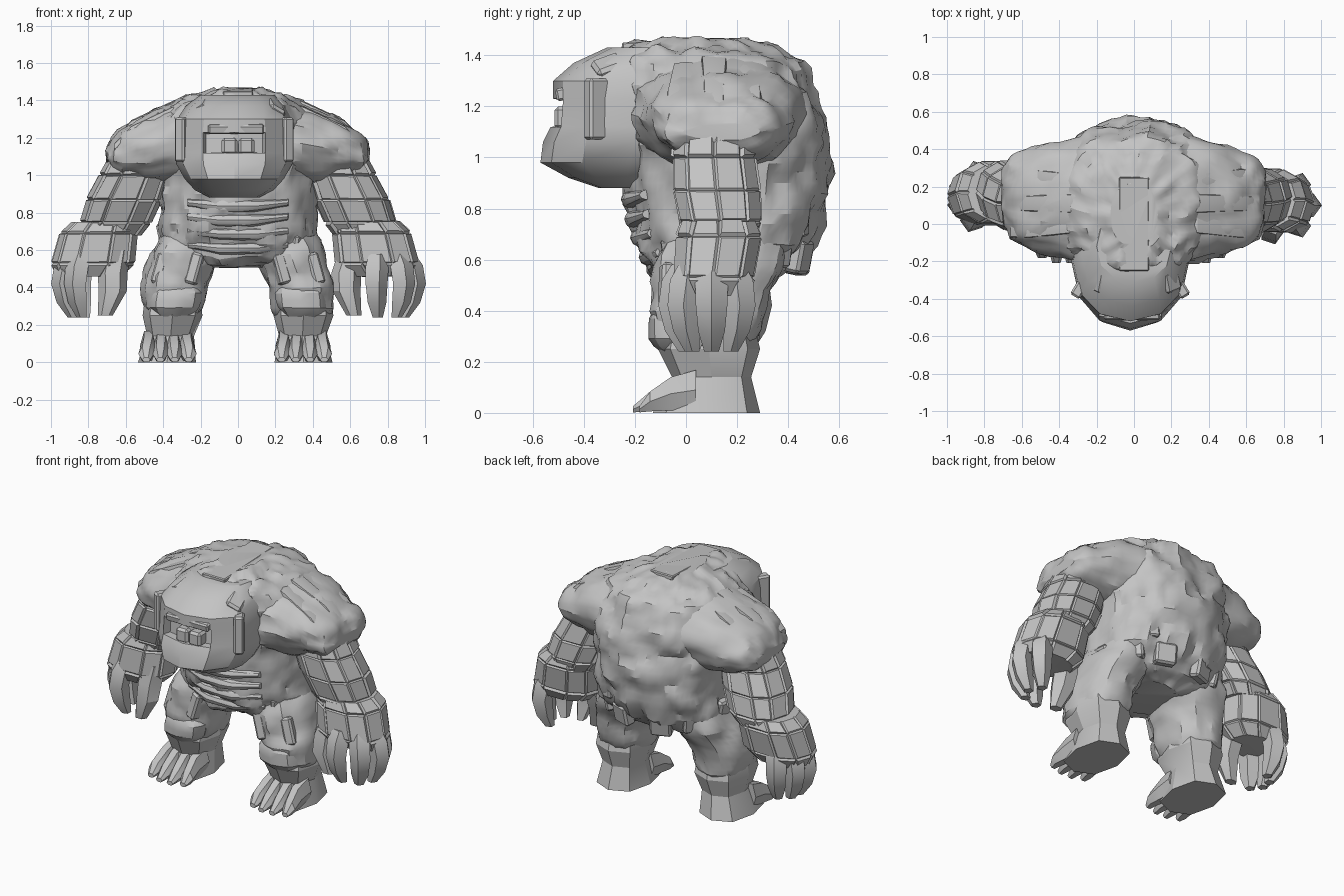
import bpy, bmesh, math, random
from mathutils import Vector, noise

random.seed(4)
if "Cube" in bpy.data.objects:
    bpy.data.objects.remove(bpy.data.objects["Cube"])

stone = bpy.data.materials.new("grey_stone")
stone.use_nodes = True
GREY = (0.55, 0.55, 0.55, 1)
stone.diffuse_color = GREY
stone.node_tree.nodes["Principled BSDF"].inputs["Base Color"].default_value = GREY
parts = []


def finish(name, bm):
    bmesh.ops.recalc_face_normals(bm, faces=bm.faces)
    mesh = bpy.data.meshes.new(name)
    bm.to_mesh(mesh)
    bm.free()
    mesh.materials.append(stone)
    obj = bpy.data.objects.new(name, mesh)
    bpy.context.collection.objects.link(obj)
    parts.append(obj)
    return obj


def place(axis, t, a, b):
    return {"x": (t, a, b), "y": (a, t, b), "z": (a, b, t)}[axis]


def roughen(bm, cuts, lump):
    """Subdivide, then push the surface in and out into rocky lumps."""
    bmesh.ops.subdivide_edges(bm, edges=bm.edges, cuts=cuts, use_grid_fill=True)
    bmesh.ops.smooth_vert(bm, verts=bm.verts, factor=0.5,
                          use_axis_x=True, use_axis_y=True, use_axis_z=True)
    bm.normal_update()
    moves = []
    for v in bm.verts:
        p = v.co * 7
        moves.append(v.normal * lump * (noise.noise(p) + 0.6 * noise.noise(p * 2.3)))
    for v, move in zip(bm.verts, moves):
        v.co += move


def loft(name, rings, n=6, axis="z", power=2, side=1, slab=0, lump=0,
         cuts=1, recess=None):
    """Skin rings (position, centre a, centre b, radius a, radius b)."""
    bm = bmesh.new()
    loops = []
    for t, ca, cb, ra, rb in rings:
        loop = []
        for i in range(n):
            ang = math.tau * i / n
            c, s = math.cos(ang), math.sin(ang)
            a = ca + ra * math.copysign(abs(c) ** (2 / power), c)
            b = cb + rb * math.copysign(abs(s) ** (2 / power), s)
            p = Vector(place(axis, t, a, b))
            p.x *= side
            loop.append(bm.verts.new(p))
        loops.append(loop)
    walls = []
    for low, high in zip(loops, loops[1:]):
        for i in range(n):
            j = (i + 1) % n
            walls.append(bm.faces.new((low[i], low[j], high[j], high[i])))
    for cap in (loops[0], loops[-1]):
        bm.faces.new(cap)
    bmesh.ops.recalc_face_normals(bm, faces=bm.faces)
    if slab:
        for wall in walls:
            bmesh.ops.inset_individual(bm, faces=[wall], thickness=0.01,
                                       depth=slab * random.uniform(0.5, 1.3))
    if lump:
        roughen(bm, cuts, lump)
    if recess:
        picked = [f for f in bm.faces if recess(f.calc_center_median())]
        bmesh.ops.inset_region(bm, faces=picked, thickness=0.006, depth=-0.05)
    return finish(name, bm)


def block(name, loc, size, rot=(0, 0, 0)):
    bm = bmesh.new()
    bmesh.ops.create_cube(bm, size=1)
    bmesh.ops.scale(bm, vec=size, verts=bm.verts)
    bmesh.ops.bevel(bm, geom=bm.edges, offset=min(size) * 0.18, segments=1,
                    affect="EDGES")
    obj = finish(name, bm)
    obj.location = loc
    obj.rotation_euler = rot


# Hunched torso with a lumpy back
loft("torso", [
    (0.51, 0, 0.12, 0.16, 0.18), (0.56, 0, 0.13, 0.37, 0.28),
    (0.66, 0, 0.15, 0.42, 0.35), (0.82, 0, 0.16, 0.41, 0.39),
    (0.98, 0, 0.17, 0.42, 0.40), (1.12, 0, 0.16, 0.46, 0.385),
    (1.25, 0, 0.13, 0.45, 0.38), (1.37, 0, 0.10, 0.37, 0.36),
    (1.43, 0, 0.06, 0.26, 0.30), (1.46, 0, 0.05, 0.12, 0.16)],
    n=20, power=2.4, lump=0.035, cuts=3)

# Belly folds
for i, front in enumerate((-0.15, -0.18, -0.2, -0.21)):
    z = 0.61 + 0.075 * i
    loft("belly_fold", [
        (-0.28, front + 0.06, z + 0.02, 0.03, 0.02), (-0.1, front, z, 0.04, 0.036),
        (0.1, front, z, 0.04, 0.036), (0.28, front + 0.06, z + 0.02, 0.03, 0.02)],
        n=8, axis="x", lump=0.008, cuts=2)

# Faceted head, with a recessed eye slot in its front
loft("head", [
    (0.88, -0.02, -0.24, 0.13, 0.10), (0.92, -0.02, -0.23, 0.21, 0.23),
    (0.98, -0.02, -0.22, 0.265, 0.35), (1.06, -0.02, -0.20, 0.31, 0.36),
    (1.12, -0.02, -0.20, 0.315, 0.33), (1.23, -0.02, -0.20, 0.315, 0.32),
    (1.30, -0.02, -0.20, 0.305, 0.32), (1.37, -0.01, -0.16, 0.27, 0.28),
    (1.43, 0, -0.12, 0.2, 0.19)],
    n=12, power=2.2,
    recess=lambda c: c.y < -0.4 and abs(c.x) < 0.15 and 1.12 < c.z < 1.23)
for x in (-0.045, 0.045):
    block("nose_block", (x, -0.475, 1.155), (0.085, 0.08, 0.09))
block("brow_ridge", (-0.01, -0.475, 1.25), (0.3, 0.07, 0.05), (0.2, 0, 0))
for side in (-1, 1):
    block("cheek_slab", (side * 0.255 - 0.02, -0.32, 1.19), (0.06, 0.16, 0.24),
          (0, 0, side * 0.55))
    block("temple_block", (side * 0.19, -0.3, 1.345), (0.1, 0.12, 0.08),
          (0.4, side * 0.5, side * 0.4))
block("crown_plate", (0, 0, 1.445), (0.16, 0.5, 0.03), (0.04, 0, 0))

# Stone slabs round the hips and up the back
for deg in (-35, 5, 40, 70, 110, 140, 175, 215):
    ang = math.radians(deg)
    z = 0.63 + random.uniform(-0.03, 0.06)
    block("hip_slab", (0.39 * math.cos(ang), 0.15 + 0.31 * math.sin(ang), z),
          (0.07, 0.13, 0.13), (0, 0.2, ang))
for x, z in ((-0.2, 1.12), (0.16, 1.05), (-0.1, 0.85), (0.24, 0.8)):
    block("back_slab", (x, 0.53 - abs(x) * 0.35, z), (0.07, 0.05, 0.22),
          (0, 0.1, -x * 1.5))

for side in (-1, 1):
    right = side < 0
    word = "right_" if right else "left_"
    back = 0.04 if right else 0        # this arm hangs further back
    inward = 0.03 if right else 0      # and its hand is narrower inside
    splay = 0.03 if right else 0       # and its foot stands wider

    # Sloping shoulder and its stone ribs
    loft(word + "shoulder", [
        (0.15, 0.13, 1.18, 0.36, 0.25), (0.34, 0.13, 1.17, 0.33, 0.22),
        (0.50, 0.13, 1.14, 0.285, 0.19), (0.62, 0.13, 1.12, 0.25, 0.135),
        (0.67, 0.13, 1.11, 0.22, 0.09), (0.705, 0.14, 1.10, 0.15, 0.03)],
        n=16, axis="x", power=2.1, side=side, lump=0.026, cuts=2)
    for y in (0, 0.11, 0.22):
        drop = abs(y - 0.11) * 0.25
        fan = (y - 0.11) * 0.3
        loft(word + "shoulder_rib", [
            (0.26, y, 1.36 - drop, 0.04, 0.03), (0.34, y, 1.36 - drop, 0.055, 0.042),
            (0.57, y + fan, 1.255 - drop, 0.045, 0.04),
            (0.66, y + fan, 1.17 - drop, 0.04, 0.03)],
            n=8, axis="x", power=4, side=side)

    # Arm of raised slabs, in upper arm and forearm
    loft(word + "upper_arm", [
        (1.09, 0.53, 0.11, 0.15, 0.15), (1.0, 0.555, 0.11, 0.175, 0.16),
        (0.87, 0.61, 0.12 + back / 2, 0.19, 0.17),
        (0.75, 0.655, 0.135 + back, 0.18, 0.16),
        (0.68, 0.68, 0.14 + back, 0.15, 0.13)],
        n=10, power=2.4, side=side, slab=0.014)
    loft(word + "forearm", [
        (0.75, 0.69 + inward, 0.13 + back, 0.16, 0.14),
        (0.69, 0.715 + inward, 0.13 + back, 0.2, 0.165),
        (0.53, 0.745 + inward, 0.11 + back, 0.215, 0.155),
        (0.46, 0.765 + inward, 0.11 + back, 0.16, 0.11)],
        n=10, power=2.4, side=side, slab=0.013)

    # Thick clawed fingers fanned round the hand, and a thumb inside
    fan = (-55, -15, 25, 65) if right else (-100, -48, 0, 48)
    for deg in fan:
        ang = math.radians(deg)
        c, s = math.cos(ang), math.sin(ang)
        claw = []
        for z, reach, r in ((0.58, 0.13, 0.05), (0.52, 0.155, 0.068),
                            (0.42, 0.175, 0.065), (0.32, 0.155, 0.055),
                            (0.24, 0.12, 0.03)):
            claw.append((z, 0.765 + reach * c, 0.1 + back + reach * 0.85 * s, r, r))
        loft(word + "finger", claw, n=5, side=side)
    thumb_x = 0.09 if right else 0
    loft(word + "thumb", [
        (0.6, 0.62 + inward, 0.09, 0.08, 0.08), (0.48, 0.58 + thumb_x, 0.07, 0.08, 0.08),
        (0.38, 0.58 + thumb_x, 0.04, 0.075, 0.07),
        (0.25, 0.62 + thumb_x, 0.03, 0.04, 0.03)], n=6, side=side)

    # Lumpy thigh over an angular shin that flares into the foot
    loft(word + "thigh", [
        (0.23, 0.345, 0.09, 0.13, 0.15), (0.29, 0.345, 0.085, 0.165, 0.2),
        (0.40, 0.34, 0.085, 0.175, 0.22), (0.48, 0.315, 0.10, 0.19, 0.23),
        (0.58, 0.28, 0.13, 0.19, 0.26), (0.68, 0.25, 0.15, 0.17, 0.25)],
        n=12, power=2.4, side=side, lump=0.022, cuts=2)
    loft(word + "shin", [
        (0, 0.35 + splay, 0.08, 0.155, 0.21), (0.14, 0.345 + splay / 2, 0.1, 0.125, 0.155),
        (0.25, 0.35, 0.09, 0.16, 0.2), (0.33, 0.35, 0.09, 0.15, 0.18)],
        n=8, power=2.5, side=side)
    loft(word + "knee_boulder", [
        (0.24, 0.34, -0.03, 0.09, 0.07), (0.29, 0.34, -0.05, 0.14, 0.1),
        (0.37, 0.33, -0.05, 0.14, 0.1), (0.43, 0.32, -0.03, 0.1, 0.07)],
        n=8, power=2.6, side=side, lump=0.012)
    for x in (0.23, 0.32, 0.41):
        block(word + "thigh_slab", (side * x, -0.09 + (x - 0.23) * 0.15, 0.5),
              (0.065, 0.08, 0.17), (-0.12, side * -0.25, side * 0.3))

    # Pointed toes
    for k in range(4):
        x = 0.245 + 0.068 * k + splay
        spread = (k - 1.5) * 0.008
        tip = -0.22 + abs(k - 1.5) * 0.025
        loft(word + "toe", [
            (0.04, x, 0.09, 0.045, 0.09), (-0.06, x, 0.075, 0.045, 0.075),
            (-0.14, x + spread, 0.045, 0.042, 0.045),
            (tip, x + spread, 0.014, 0.022, 0.014)],
            n=6, axis="y", side=side)

# Soft shading with crisp rock edges
bpy.ops.object.select_all(action="DESELECT")
for obj in parts:
    obj.select_set(True)
bpy.context.view_layer.objects.active = parts[0]
bpy.ops.object.shade_smooth_by_angle(angle=math.radians(27))
